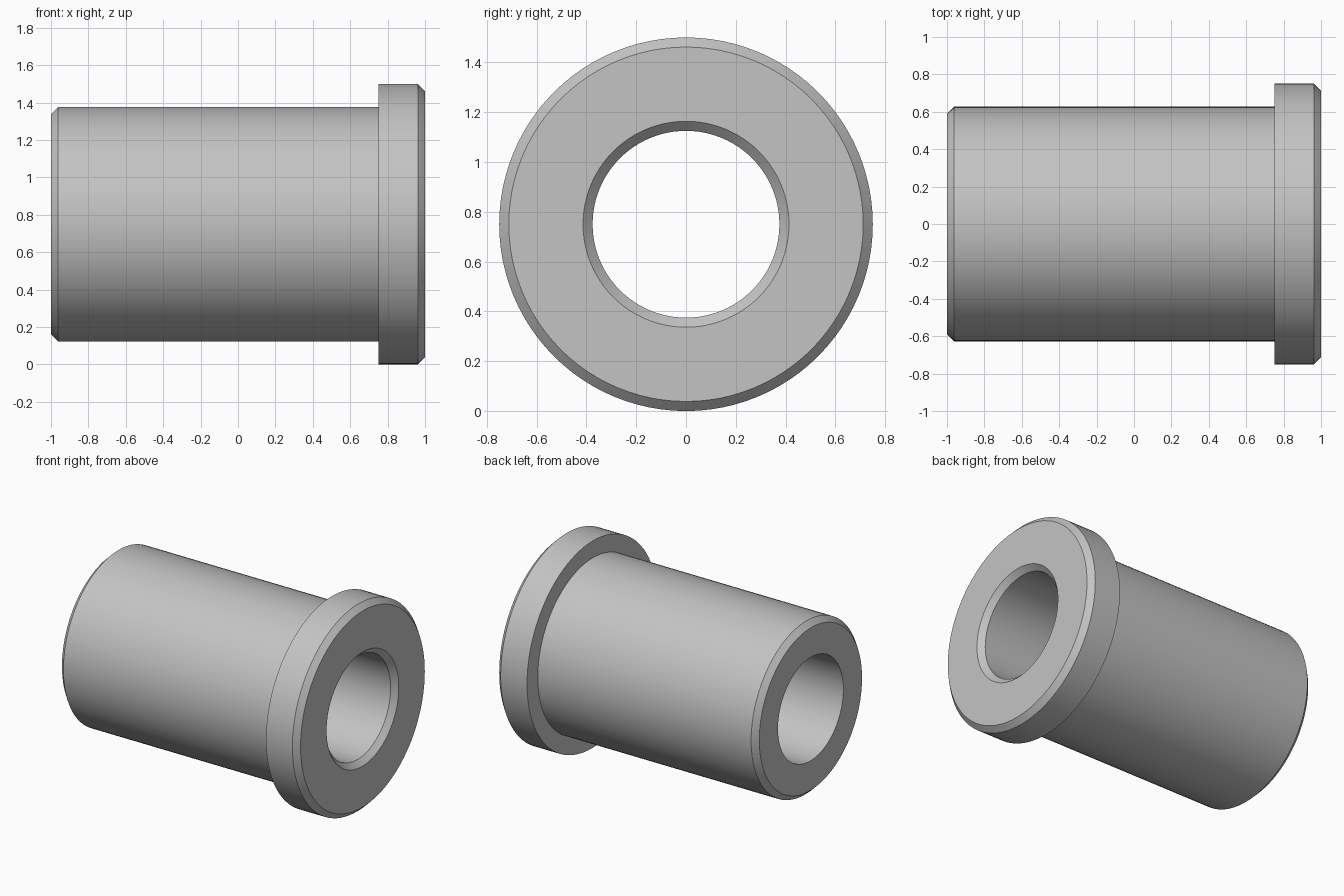
import bpy
import bmesh
import math

if "Cube" in bpy.data.objects:
    bpy.data.objects.remove(bpy.data.objects["Cube"], do_unlink=True)

SEGMENTS = 96
FLANGE_R, BODY_R, BORE_R = 0.75, 0.627, 0.375
SHOULDER_X, CHAMFER = 0.75, 0.0385

# Steel material
steel = bpy.data.materials.new("grey steel")
steel.use_nodes = True
colour = (0.55, 0.55, 0.55, 1)
steel.diffuse_color = colour
steel.node_tree.nodes["Principled BSDF"].inputs["Base Color"].default_value = colour

# Closed cross-section as (x, radius), from the plain bore end round to the chamfered one
profile = [
    (-1, BORE_R),
    (-1, BODY_R - CHAMFER),
    (-1 + CHAMFER, BODY_R),
    (SHOULDER_X, BODY_R),
    (SHOULDER_X, FLANGE_R),
    (1 - CHAMFER, FLANGE_R),
    (1, FLANGE_R - CHAMFER),
    (1, BORE_R + CHAMFER),
    (1 - CHAMFER, BORE_R),
]

# Flanged bushing: the section revolved about the x axis
bm = bmesh.new()
rings = []
for i in range(SEGMENTS):
    a = math.tau * i / SEGMENTS
    rings.append([bm.verts.new((x, r * math.cos(a), r * math.sin(a))) for x, r in profile])
for i, ring in enumerate(rings):
    following = rings[(i + 1) % SEGMENTS]
    for j in range(len(profile)):
        k = (j + 1) % len(profile)
        bm.faces.new((ring[j], ring[k], following[k], following[j]))
bmesh.ops.recalc_face_normals(bm, faces=bm.faces)

mesh = bpy.data.meshes.new("flanged_bushing")
bm.to_mesh(mesh)
bm.free()
mesh.materials.append(steel)
bushing = bpy.data.objects.new("flanged_bushing", mesh)
bushing.location.z = FLANGE_R
bpy.context.collection.objects.link(bushing)

# Smooth round walls with crisp chamfer edges
bpy.ops.object.select_all(action="DESELECT")
bushing.select_set(True)
bpy.context.view_layer.objects.active = bushing
bpy.ops.object.shade_smooth_by_angle(angle=math.radians(30))
